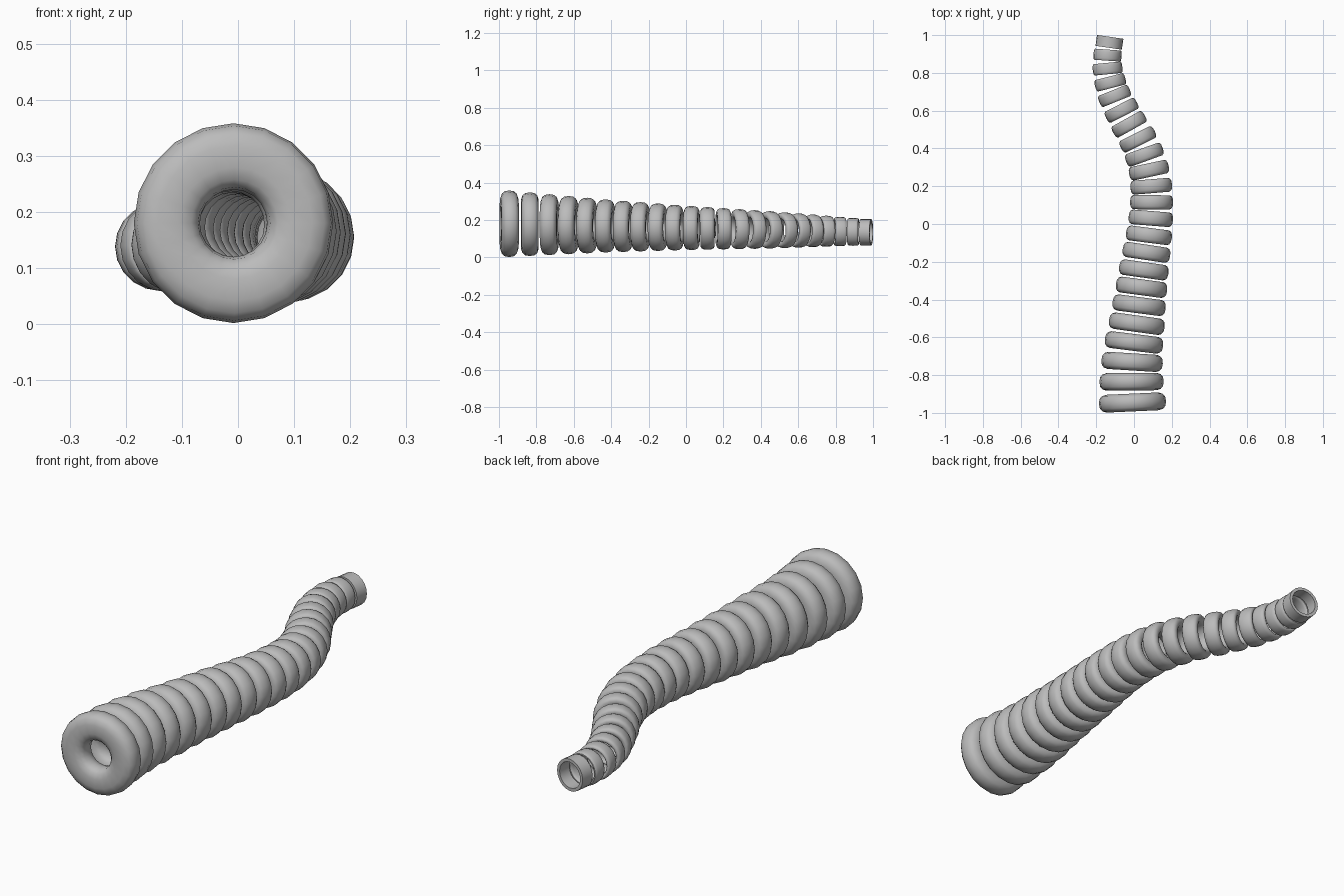
import bpy, bmesh, math
from mathutils import Vector

default = bpy.data.objects.get("Cube")
if default:
    bpy.data.objects.remove(default, do_unlink=True)

SIDES = 20

# Single light grey material
grey = bpy.data.materials.new("light_grey")
grey.use_nodes = True
grey.diffuse_color = (0.5, 0.5, 0.5, 1)
grey.node_tree.nodes["Principled BSDF"].inputs["Base Color"].default_value = (0.5, 0.5, 0.5, 1)

# Ring centres seen from above (x, y), from the wide end to the narrow end
path = [(-.008, -.945), (-.013, -.835), (-.01, -.73), (0, -.627), (.015, -.528),
        (.027, -.43), (.04, -.335), (.052, -.243), (.066, -.15), (.079, -.06),
        (.089, .03), (.093, .115), (.091, .2), (.079, .285), (.055, .367),
        (.02, .448), (-.026, .528), (-.066, .602), (-.103, .678), (-.126, .75),
        (-.14, .823), (-.14, .894), (-.13, .962)]

# Outer radius along y
radii = [(-.945, .178), (-.43, .142), (0, .119), (.45, .1), (.7, .086), (.97, .07)]


def outer_radius(y):
    for (y0, r0), (y1, r1) in zip(radii, radii[1:]):
        if y <= y1:
            return r0 + (r1 - r0) * (y - y0) / (y1 - y0)
    return radii[-1][1]


def rounded_section(inner, outer, half):
    """Rounded-box cross-section as (radius, axial) points."""
    mid, thick, power = (inner + outer) / 2, (outer - inner) / 2, 2 / 2.7
    points = []
    for i in range(14):
        a = math.tau * i / 14
        c, s = math.cos(a), math.sin(a)
        points.append((mid + thick * math.copysign(abs(c) ** power, c),
                       half * math.copysign(abs(s) ** power, s)))
    return points


def square_section(inner, outer, half):
    return [(outer, -half), (outer, half), (inner, half), (inner, -half)]


def make_ring(name, section, centre, axis):
    """Revolve a closed section about the local y axis."""
    bm = bmesh.new()
    loops = []
    for i in range(SIDES):
        a = math.tau * i / SIDES
        loops.append([bm.verts.new((r * math.sin(a), y, r * math.cos(a))) for r, y in section])
    n = len(section)
    for i in range(SIDES):
        here, there = loops[i], loops[(i + 1) % SIDES]
        for j in range(n):
            k = (j + 1) % n
            bm.faces.new((here[j], here[k], there[k], there[j]))
    bmesh.ops.recalc_face_normals(bm, faces=bm.faces)
    mesh = bpy.data.meshes.new(name)
    bm.to_mesh(mesh)
    bm.free()
    mesh.materials.append(grey)
    ring = bpy.data.objects.new(name, mesh)
    bpy.context.collection.objects.link(ring)
    ring.location = centre
    ring.rotation_euler = axis.to_track_quat('Y', 'Z').to_euler()
    return ring


# Rings follow the curved path, each square to its direction
rings = []
last = len(path) - 1
for i, (x, y) in enumerate(path):
    before, after = Vector(path[max(i - 1, 0)]), Vector(path[min(i + 1, last)])
    axis = (after - before).to_3d().normalized()
    t = i / last
    outer = outer_radius(y)
    inner = .06 - .003 * t
    half = .048 - .019 * t
    centre = (x, y, .18 - .045 * (y + .945) / 1.907)
    make_section = square_section if i == last else rounded_section
    name = "end_collar" if i == last else f"tube_ring_{i + 1:02d}"
    rings.append(make_ring(name, make_section(inner, outer, half), centre, axis))

# Smooth shading with sharp collar edges
bpy.ops.object.select_all(action='DESELECT')
for ring in rings:
    ring.select_set(True)
bpy.context.view_layer.objects.active = rings[0]
bpy.ops.object.shade_smooth_by_angle(angle=math.radians(50))
